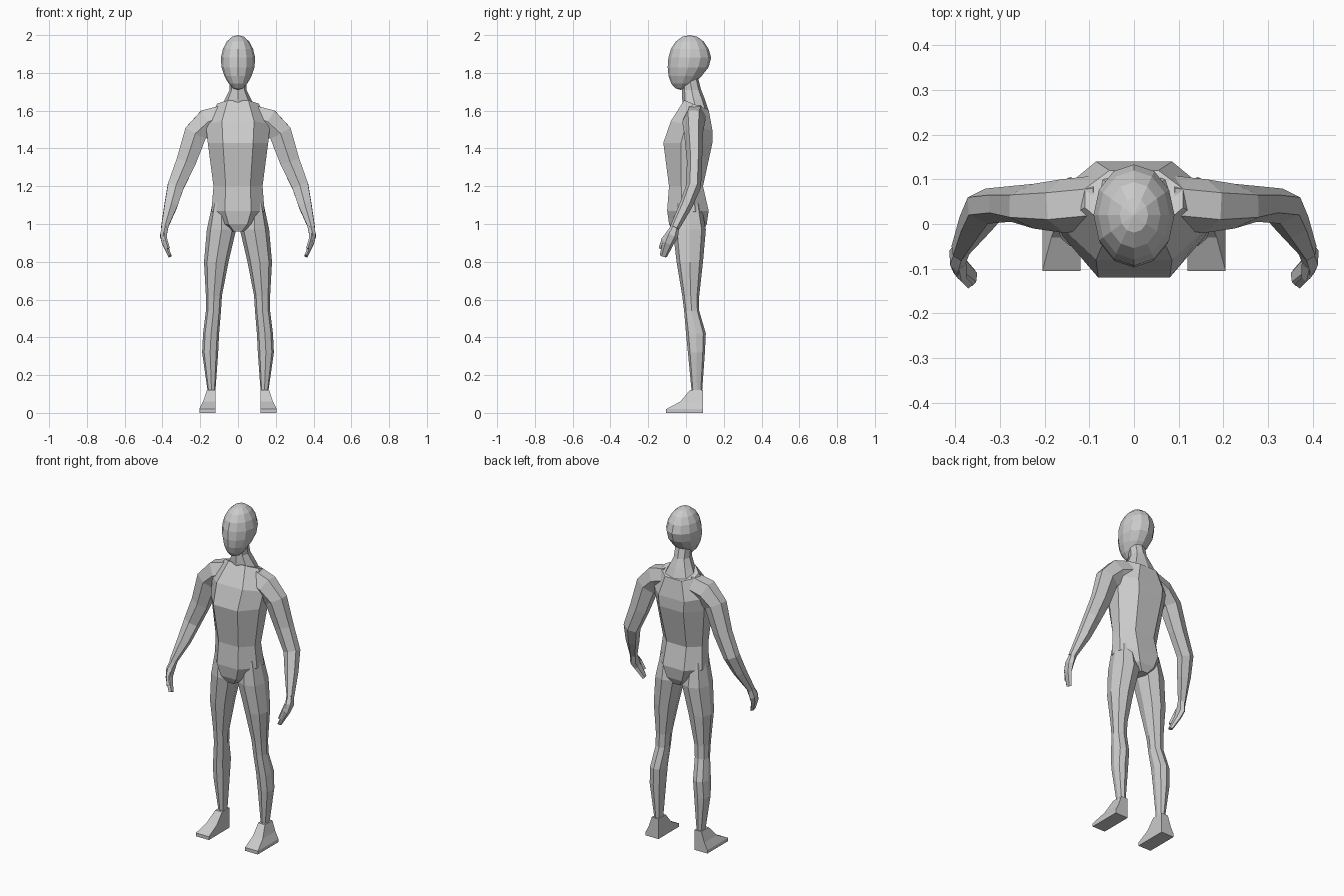
import bpy
import bmesh
from math import cos, sin, tau, copysign
from mathutils import Vector

default_cube = bpy.data.objects.get("Cube")
if default_cube:
    bpy.data.objects.remove(default_cube)

grey = bpy.data.materials.new("plain_grey")
grey.use_nodes = True
grey.diffuse_color = (0.6, 0.6, 0.6, 1)
shader = grey.node_tree.nodes["Principled BSDF"]
shader.inputs["Base Color"].default_value = grey.diffuse_color


def finish(name, bm, mirrored):
    """Turn a bmesh into a flat-shaded object, optionally paired across x."""
    bmesh.ops.recalc_face_normals(bm, faces=bm.faces)
    mesh = bpy.data.meshes.new(name)
    bm.to_mesh(mesh)
    bm.free()
    mesh.materials.append(grey)
    part = bpy.data.objects.new(name, mesh)
    bpy.context.collection.objects.link(part)
    if mirrored:
        part.modifiers.new("Mirror", "MIRROR").use_mirror_merge = False


def loft(name, outlines, mirrored=False):
    """Skin a stack of matching outlines into a closed solid."""
    bm = bmesh.new()
    loops = [[bm.verts.new(point) for point in outline] for outline in outlines]
    for lower, upper in zip(loops, loops[1:]):
        for i in range(len(lower)):
            bm.faces.new((lower[i - 1], lower[i], upper[i], upper[i - 1]))
    bm.faces.new(loops[0])
    bm.faces.new(loops[-1])
    finish(name, bm, mirrored)


def oval(z, inner, outer, front, back, tilt=0.0):
    """Eight-sided, slightly squared section; tilt raises its back."""
    def squared(value):
        return copysign(abs(value) ** 0.85, value)
    middle, half = (inner + outer) / 2, (outer - inner) / 2
    centre, depth = (front + back) / 2, (back - front) / 2
    turns = [tau * i / 8 for i in range(8)]
    return [(middle + half * squared(cos(a)),
             centre + depth * squared(sin(a)),
             z + tilt * sin(a)) for a in turns]


def slab(z, width, front, back, tilt=0.0):
    """Torso section with a flat chest panel, flat back and flat flanks."""
    half = [(width / 2, 0), (width, 0.36), (width, 0.68), (width / 2, 1)]
    outline = half + [(-x, t) for x, t in reversed(half)]
    return [(x, front + t * (back - front), z + tilt * (t - 0.5))
            for x, t in outline]


def joint(x, y, z, depth, width):
    return Vector((x, y, z)), depth, width


def limb(name, joints, sides=6):
    """Mirrored tube whose sections stand square to the path."""
    outlines = []
    for k, (centre, depth, width) in enumerate(joints):
        before = joints[max(k - 1, 0)][0]
        after = joints[min(k + 1, len(joints) - 1)][0]
        along = (after - before).normalized()
        across = along.cross(Vector((0, 1, 0))).normalized()
        forward = across.cross(along)
        turns = [tau * i / sides for i in range(sides)]
        outlines.append([centre + forward * depth * cos(a) + across * width * sin(a)
                         for a in turns])
    loft(name, outlines, mirrored=True)


# Torso, from crotch to collar
loft("torso", [
    slab(z=0.96, width=0.04, front=-0.07, back=0.09),
    slab(z=1, width=0.1, front=-0.09, back=0.11),
    slab(z=1.07, width=0.14, front=-0.1, back=0.12),
    slab(z=1.2, width=0.13, front=-0.09, back=0.09),
    slab(z=1.43, width=0.16, front=-0.12, back=0.14),
    slab(z=1.52, width=0.17, front=-0.08, back=0.14, tilt=-0.05),
    slab(z=1.63, width=0.11, front=-0.01, back=0.12, tilt=-0.05),
])

# Neck, flaring into the shoulders
loft("neck", [
    oval(z=1.6, inner=-0.1, outer=0.1, front=-0.01, back=0.12),
    oval(z=1.66, inner=-0.07, outer=0.07, front=-0.02, back=0.1),
    oval(z=1.71, inner=-0.045, outer=0.045, front=-0.02, back=0.08),
    oval(z=1.77, inner=-0.045, outer=0.045, front=-0.02, back=0.06, tilt=0.02),
])

# Head: a ball whose lower half narrows and slides forward to the chin
head = bmesh.new()
bmesh.ops.create_uvsphere(head, u_segments=12, v_segments=9, radius=1)
for vert in head.verts:
    x, y, z = vert.co
    chin = max(-z, 0)
    vert.co = (0.092 * x * (1 - 0.2 * chin),
               0.02 + 0.115 * y * (1 - chin / 4) - chin / 20,
               1.855 + 0.145 * z)
finish("head", head, mirrored=False)

# Legs, from ankle to hip
loft("legs", [
    oval(z=0.11, inner=0.12, outer=0.16, front=0.03, back=0.085),
    oval(z=0.32, inner=0.105, outer=0.19, front=0.01, back=0.1),
    oval(z=0.42, inner=0.1, outer=0.185, front=0, back=0.105),
    oval(z=0.54, inner=0.09, outer=0.17, front=-0.01, back=0.07),
    oval(z=0.62, inner=0.085, outer=0.17, front=-0.02, back=0.07),
    oval(z=0.8, inner=0.05, outer=0.18, front=-0.05, back=0.09),
    oval(z=0.97, inner=0.01, outer=0.165, front=-0.07, back=0.105),
    oval(z=1.11, inner=0.04, outer=0.135, front=-0.06, back=0.08),
], mirrored=True)


def sole(z, inner, outer, toe, heel=0.09):
    return [(inner, toe, z), (outer, toe, z), (outer, heel, z), (inner, heel, z)]


# Feet, wedges rising from the toes to the ankle
loft("feet", [
    sole(z=0, inner=0.12, outer=0.205, toe=-0.105),
    sole(z=0.02, inner=0.12, outer=0.205, toe=-0.105),
    sole(z=0.06, inner=0.12, outer=0.185, toe=-0.03),
    sole(z=0.12, inner=0.12, outer=0.165, toe=0.02),
], mirrored=True)

# Arms, from inside the shoulder to the wrist
limb("arms", [
    joint(x=0.07, y=0.05, z=1.57, depth=0.06, width=0.07),
    joint(x=0.16, y=0.04, z=1.54, depth=0.06, width=0.08),
    joint(x=0.225, y=0.04, z=1.48, depth=0.05, width=0.07),
    joint(x=0.275, y=0.045, z=1.33, depth=0.04, width=0.06),
    joint(x=0.33, y=0.04, z=1.2, depth=0.04, width=0.05),
    joint(x=0.355, y=0, z=1.1, depth=0.035, width=0.04),
    joint(x=0.39, y=-0.06, z=0.98, depth=0.025, width=0.02),
])

# Hands with curled fingers, and separate thumbs
limb("hands", [
    joint(x=0.385, y=-0.055, z=0.99, depth=0.02, width=0.02),
    joint(x=0.395, y=-0.075, z=0.94, depth=0.035, width=0.02),
    joint(x=0.39, y=-0.095, z=0.9, depth=0.03, width=0.015),
    joint(x=0.36, y=-0.12, z=0.83, depth=0.02, width=0.01),
])
limb("thumbs", [
    joint(x=0.39, y=-0.09, z=0.95, depth=0.015, width=0.015),
    joint(x=0.385, y=-0.12, z=0.92, depth=0.01, width=0.01),
    joint(x=0.37, y=-0.135, z=0.87, depth=0.01, width=0.01),
], sides=4)
